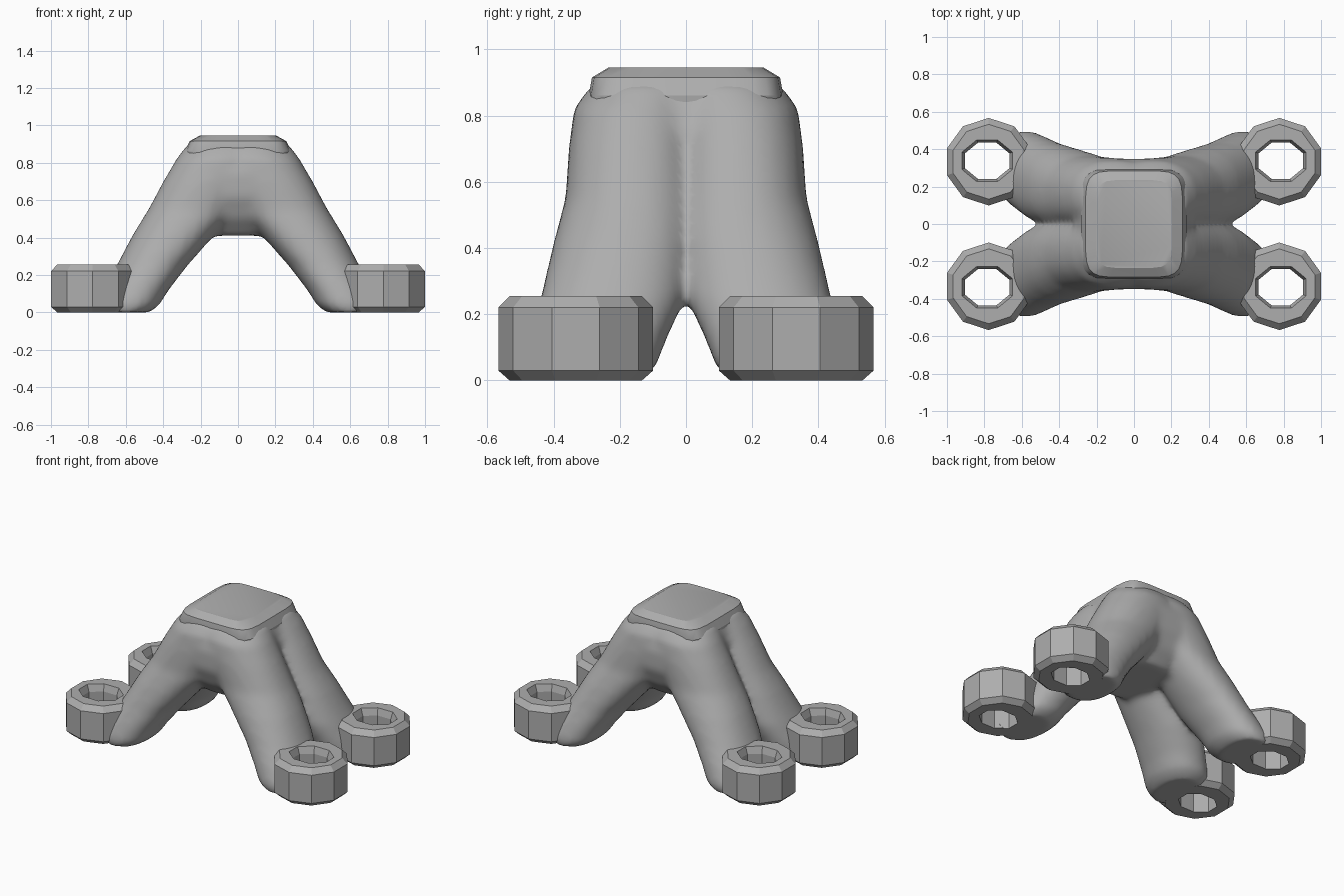
import bpy, bmesh, math

if "Cube" in bpy.data.objects:
    bpy.data.objects.remove(bpy.data.objects["Cube"])

grey = bpy.data.materials.new("plain grey")
grey.use_nodes = True
colour = (0.42, 0.42, 0.42, 1)
grey.diffuse_color = colour
grey.node_tree.nodes["Principled BSDF"].inputs["Base Color"].default_value = colour


def section(z, x0, x1, y0, y1):
    return (z, (x0 + x1) / 2, (y0 + y1) / 2, (x1 - x0) / 2, (y1 - y0) / 2)


def loft(bm, sections, sides, power=1.0, turn=0.5, sx=1, sy=1):
    """Skin horizontal superellipse rings given as (z, cx, cy, rx, ry)."""
    rings = []
    for z, cx, cy, rx, ry in sections:
        ring = []
        for i in range(sides):
            a = 2 * math.pi * (i + turn) / sides
            c, s = math.cos(a), math.sin(a)
            x = cx + rx * math.copysign(abs(c) ** power, c)
            y = cy + ry * math.copysign(abs(s) ** power, s)
            ring.append(bm.verts.new((sx * x, sy * y, z)))
        rings.append(ring)
    for low, high in zip(rings, rings[1:]):
        for i in range(sides):
            j = (i + 1) % sides
            bm.faces.new((low[i], low[j], high[j], high[i]))
    bm.faces.new(rings[0][::-1])
    bm.faces.new(rings[-1])


def finish(bm, name):
    bmesh.ops.recalc_face_normals(bm, faces=bm.faces)
    mesh = bpy.data.meshes.new(name)
    bm.to_mesh(mesh)
    bm.free()
    mesh.materials.append(grey)
    ob = bpy.data.objects.new(name, mesh)
    bpy.context.collection.objects.link(ob)
    return ob


def cut(ob, cutter):
    mod = ob.modifiers.new("hole", "BOOLEAN")
    mod.operation = "DIFFERENCE"
    mod.solver = "EXACT"
    mod.object = cutter


corners = [(sx, sy) for sx in (-1, 1) for sy in (-1, 1)]
foot_x, foot_y = 0.777, 0.333

# Four splayed legs blended into one trunk
leg = [section(*s) for s in (
    (0.0, 0.47, 0.72, 0.14, 0.49),
    (0.04, 0.42, 0.75, 0.09, 0.50),
    (0.12, 0.37, 0.72, 0.06, 0.48),
    (0.25, 0.27, 0.65, 0.0, 0.44),
    (0.42, 0.12, 0.56, -0.03, 0.40),
    (0.55, 0.0, 0.48, -0.04, 0.365),
    (0.70, -0.10, 0.40, -0.04, 0.355),
    (0.82, -0.15, 0.33, -0.04, 0.34),
    (0.90, -0.15, 0.27, -0.04, 0.28))]
bm = bmesh.new()
for sx, sy in corners:
    loft(bm, leg, 24, 0.9, 0, sx, sy)
loft(bm, [(0.41, 0, 0, 0.16, 0.22), (0.5, 0, 0, 0.22, 0.30),
          (0.62, 0, 0, 0.3, 0.35), (0.75, 0, 0, 0.32, 0.35),
          (0.9, 0, 0, 0.26, 0.28)], 32, 0.6)
trunk = finish(bm, "legs_and_trunk")
remesh = trunk.modifiers.new("blend", "REMESH")
remesh.mode = "VOXEL"
remesh.voxel_size = 0.022
remesh.use_smooth_shade = True
smooth = trunk.modifiers.new("soften", "SMOOTH")
smooth.factor = 0.5
smooth.iterations = 6

# Bevelled cap on top
bm = bmesh.new()
loft(bm, [(0.78, 0, 0, 0.28, 0.29), (0.86, 0, 0, 0.285, 0.295),
          (0.915, 0, 0, 0.26, 0.285), (0.945, 0, 0, 0.205, 0.235)], 24, 0.35)
cap = finish(bm, "top_cap")

# Ten-sided ring feet with flared bolt holes
for sx, sy in corners:
    label = ("front" if sy < 0 else "back") + ("_left" if sx > 0 else "_right")
    bm = bmesh.new()
    loft(bm, [(z, foot_x, foot_y, r, r) for z, r in
              ((0, 0.2), (0.03, 0.234), (0.22, 0.234), (0.255, 0.2))],
         10, 1, 0.5, sx, sy)
    foot = finish(bm, label + "_foot")
    bm = bmesh.new()
    loft(bm, [(z, foot_x + 0.008, foot_y + 0.005, r * 1.22, r) for z, r in
              ((-0.1, 0.105), (0.21, 0.105), (0.26, 0.122), (0.34, 0.122))],
         8, 1, 0.5, sx, sy)
    hole = finish(bm, label + "_hole_cutter")
    hole.hide_render = True
    hole.hide_viewport = True
    cut(foot, hole)
    cut(trunk, hole)

# Smooth shading with crisp bevel edges on the cap
bpy.ops.object.select_all(action="DESELECT")
cap.select_set(True)
bpy.context.view_layer.objects.active = cap
bpy.ops.object.shade_smooth_by_angle(angle=math.radians(25))
